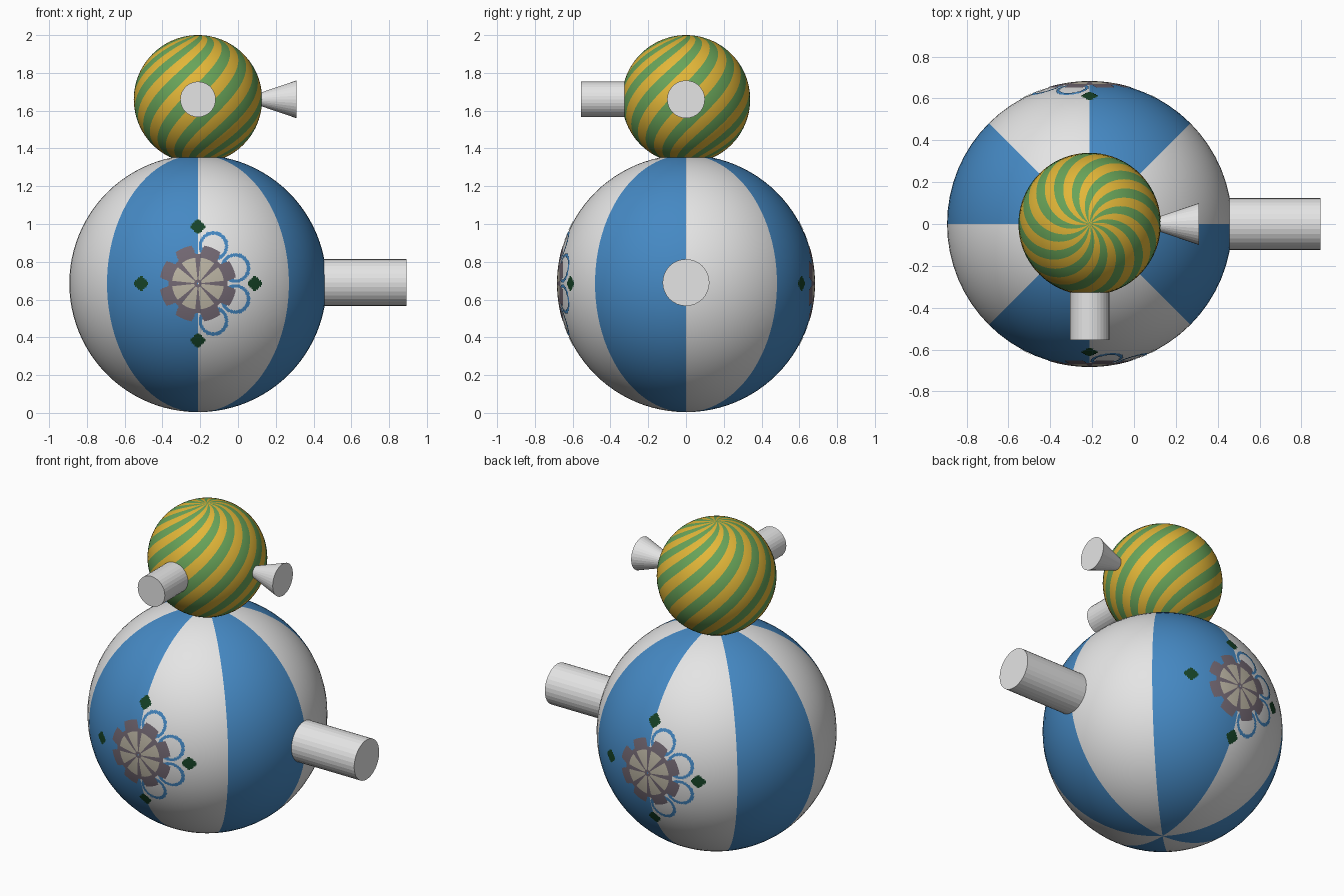
import bpy, bmesh, math
from mathutils import Vector, Matrix

if "Cube" in bpy.data.objects:
    bpy.data.objects.remove(bpy.data.objects["Cube"])


def material(name, r, g, b):
    m = bpy.data.materials.new(name)
    m.diffuse_color = (r, g, b, 1)
    m.use_nodes = True
    m.node_tree.nodes["Principled BSDF"].inputs["Base Color"].default_value = m.diffuse_color
    return m


WHITE = material("white", 0.78, 0.78, 0.78)
BLUE = material("blue", 0.06, 0.25, 0.55)
GREEN = material("green", 0.14, 0.37, 0.10)
GOLD = material("gold", 0.76, 0.47, 0.04)
MAUVE = material("mauve_grey", 0.17, 0.138, 0.17)
TAN = material("tan", 0.50, 0.46, 0.37)
LEAF = material("dark_green", 0.008, 0.055, 0.02)

BODY, BODY_R = Vector((-0.212, 0, 0.685)), 0.681
HEAD, HEAD_R = Vector((-0.212, 0, 1.66)), 0.34


def finish(name, bm, mats):
    bm.normal_update()
    me = bpy.data.meshes.new(name)
    bm.to_mesh(me)
    bm.free()
    for m in mats:
        me.materials.append(m)
    ob = bpy.data.objects.new(name, me)
    bpy.context.collection.objects.link(ob)
    return ob


def striped_ball(name, centre, radius, segs, rings, stripes, twist, mats):
    """Sphere whose meridians are twisted, so stripes follow the face columns."""
    bm = bmesh.new()
    south = bm.verts.new(centre - Vector((0, 0, radius)))
    north = bm.verts.new(centre + Vector((0, 0, radius)))
    rows = []
    for j in range(1, rings):
        lat = math.pi * (j / rings - 0.5)
        row = []
        for i in range(segs):
            a = 2 * math.pi * i / segs + twist * lat
            row.append(bm.verts.new(centre + radius * Vector(
                (math.cos(lat) * math.cos(a), math.cos(lat) * math.sin(a), math.sin(lat)))))
        rows.append(row)
    for i in range(segs):
        k = (i + 1) % segs
        column = [bm.faces.new((south, rows[0][k], rows[0][i])),
                  bm.faces.new((north, rows[-1][i], rows[-1][k]))]
        for lo, hi in zip(rows, rows[1:]):
            column.append(bm.faces.new((lo[i], lo[k], hi[k], hi[i])))
        for f in column:
            f.material_index = (i * stripes // segs) % 2
            f.smooth = True
    return finish(name, bm, mats)


def spout(name, start, end, r1, r2):
    """Round peg from start to end."""
    start, end = Vector(start), Vector(end)
    axis = end - start
    bm = bmesh.new()
    turn = axis.to_track_quat('Z', 'Y').to_matrix().to_4x4()
    bmesh.ops.create_cone(bm, cap_ends=True, segments=32, radius1=r1, radius2=r2,
                          depth=axis.length,
                          matrix=Matrix.Translation((start + end) / 2) @ turn)
    return finish(name, bm, [WHITE])


def flower_colour(u, v):
    """Material index of the painted flower at (u, v), or None for bare ball."""
    r, a = math.hypot(u, v), math.atan2(v, u)
    t = a % (math.pi / 4) - math.pi / 8          # angle from nearest petal
    along, across = max(abs(u), abs(v)), min(abs(u), abs(v))
    if (abs(along - 0.302) / 0.038) ** 1.3 + (across / 0.04) ** 1.3 < 1:
        return 3                                  # leaves
    if 0.02 < r < 0.135 and abs(t) < math.radians(16):
        return 2                                  # inner petals
    if r < 0.155 or (r < 0.205 and abs(r * math.sin(t)) < 0.048):
        return 1                                  # middle petals
    if u > 0 and 0.06 < math.hypot(r * math.cos(t) - 0.215, r * math.sin(t)) < 0.078:
        return 0                                  # outlines of outer petals
    return None


def flower(name, side):
    """Thin painted patch hugging the ball; side -1 is front, 1 is back."""
    rings, segs, reach, shell = 68, 240, 0.345, BODY_R + 0.002
    bm = bmesh.new()

    def uv(i, j):
        a, r = 2 * math.pi * i / segs, reach * j / rings
        return r * math.cos(a), r * math.sin(a)

    grid = {}

    def vert(i, j):
        key = (i % segs, j)
        if key not in grid:
            u, v = uv(*key)
            y = math.sqrt(shell ** 2 - u * u - v * v)
            grid[key] = bm.verts.new(BODY + Vector((-side * u, side * y, v)))
        return grid[key]

    for j in range(1, rings):
        for i in range(segs):
            c = flower_colour(*uv(i + 0.5, j + 0.5))
            if c is not None:
                f = bm.faces.new((vert(i, j), vert(i + 1, j),
                                  vert(i + 1, j + 1), vert(i, j + 1)))
                f.material_index = c
                f.smooth = True
    return finish(name, bm, [BLUE, MAUVE, TAN, LEAF])


# Balls
striped_ball("body_ball", BODY, BODY_R, 64, 48, 8, 0, [WHITE, BLUE])
striped_ball("head_ball", HEAD, HEAD_R, 96, 48, 24, 1.0, [GOLD, GREEN])

# Painted flowers, front and back
flower("front_flower", -1)
flower("back_flower", 1)

# Pegs on the body and head
spout("body_peg", (0.44, 0, 0.69), (0.891, 0, 0.69), 0.124, 0.124)
spout("head_front_peg", (-0.212, -0.31, 1.66), (-0.212, -0.555, 1.66), 0.094, 0.094)
spout("head_side_cone", (0.11, 0, 1.66), (0.31, 0, 1.66), 0.032, 0.1)
